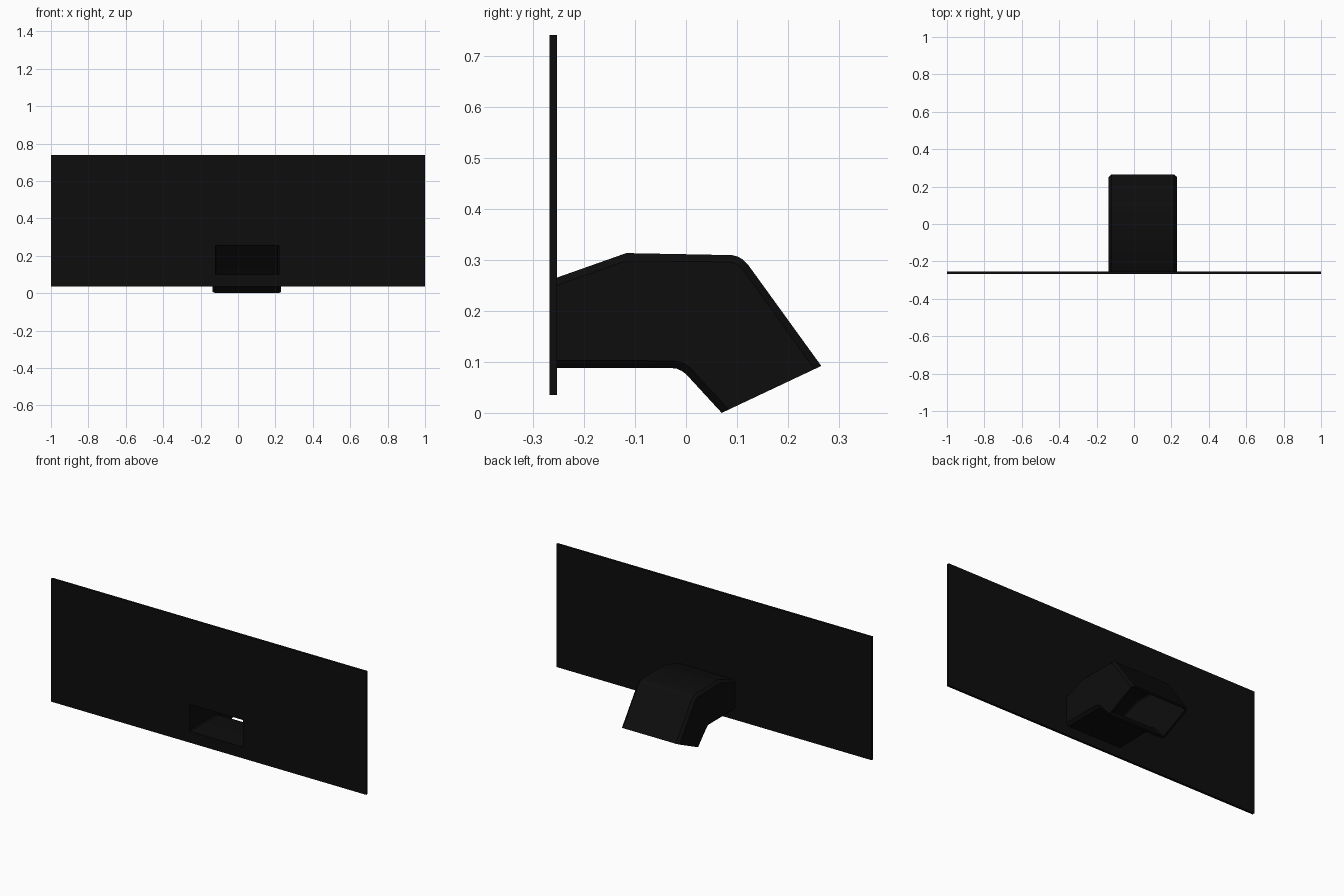
import bpy, bmesh
from mathutils import Vector

if "Cube" in bpy.data.objects:
    bpy.data.objects.remove(bpy.data.objects["Cube"])

black = bpy.data.materials.new("black")
black.diffuse_color = (0.004, 0.004, 0.004, 1)
black.use_nodes = True
black.node_tree.nodes["Principled BSDF"].inputs["Base Color"].default_value = black.diffuse_color


def tube(name, outer, inner):
    """Closed hollow solid from matching lists of outer and inner rings."""
    bm = bmesh.new()
    rings = [[bm.verts.new(p) for p in r] for r in outer + inner[::-1]]
    n = len(rings[0])
    for a, b in zip(rings, rings[1:] + rings[:1]):
        for i in range(n):
            j = (i + 1) % n
            bm.faces.new((a[i], a[j], b[j], b[i]))
    bmesh.ops.recalc_face_normals(bm, faces=bm.faces)
    me = bpy.data.meshes.new(name)
    bm.to_mesh(me)
    bm.free()
    ob = bpy.data.objects.new(name, me)
    me.materials.append(black)
    bpy.context.collection.objects.link(ob)
    bpy.context.view_layer.objects.active = ob
    ob.select_set(True)
    bpy.ops.object.shade_smooth_by_angle(angle=0.6)
    ob.select_set(False)
    return ob


def rect(x0, x1, y, z0, z1):
    return [(x0, y, z0), (x1, y, z0), (x1, y, z1), (x0, y, z1)]


# Wall panel with the rectangular inlet
front, back = -0.267, -0.253
panel = tube("wall_panel",
             [rect(-1, 1, y, 0.035, 0.74) for y in (front, back)],
             [rect(-0.12, 0.22, y, 0.10, 0.255) for y in (front, back)])

# Bent duct: top and bottom profile points (y, z) at each station
stations = [((back, 0.265), (back, 0.088)),
            ((-0.117, 0.313), (-0.117, 0.088)),
            ((0.09, 0.309), (-0.030, 0.088)),
            ((0.102, 0.306), (-0.018, 0.0865)),
            ((0.112, 0.300), (-0.008, 0.082)),
            ((0.121, 0.291), (0.001, 0.075)),
            ((0.265, 0.092), (0.070, 0.0))]


def section(top, bottom, inset, c):
    """Chamfered rectangle spanning the top and bottom profile points."""
    t, b = Vector((0, *top)), Vector((0, *bottom))
    u = (t - b).normalized()
    t, b = t - u * inset, b + u * inset
    x0, x1 = Vector((-0.135 + inset, 0, 0)), Vector((0.23 - inset, 0, 0))
    cx = Vector((c, 0, 0))
    return [b + x0 + cx, b + x1 - cx, b + x1 + u * c, t + x1 - u * c,
            t + x1 - cx, t + x0 + cx, t + x0 - u * c, b + x0 + u * c]


duct = tube("duct_hood",
            [section(t, b, 0, 0.015) for t, b in stations],
            [section(t, b, 0.012, 0.006) for t, b in stations])
